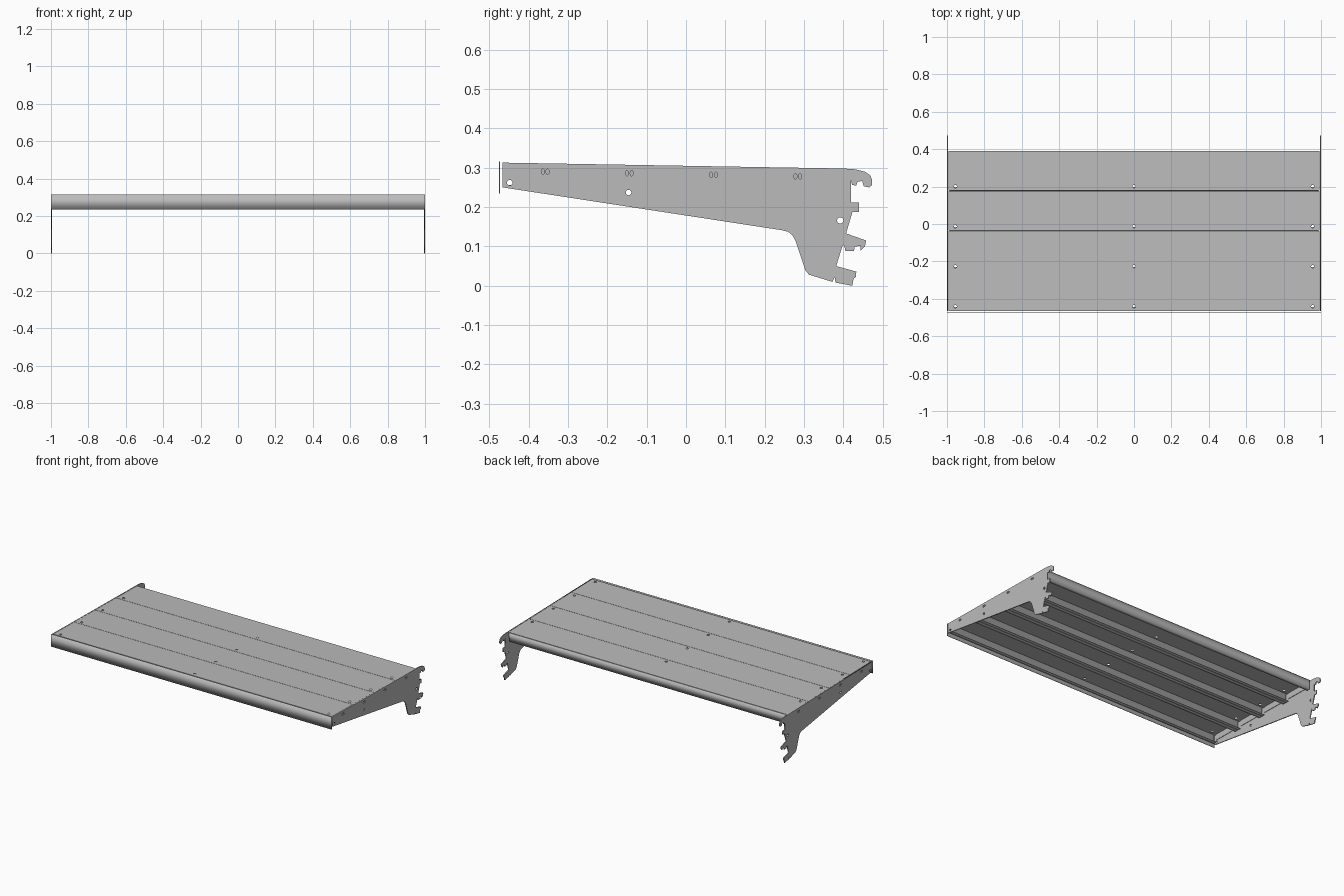
import bpy
import bmesh
from math import sin, cos, pi, atan
from mathutils import Matrix

if "Cube" in bpy.data.objects:
    bpy.data.objects.remove(bpy.data.objects["Cube"], do_unlink=True)

grey = bpy.data.materials.new("Sheet metal grey")
grey.use_nodes = True
colour = (0.5, 0.5, 0.5, 1)
grey.diffuse_color = colour
grey.node_tree.nodes["Principled BSDF"].inputs["Base Color"].default_value = colour

SLOPE = -0.0184
FRONT, TOP = -0.466, 0.313


def shelf_z(y):
    return TOP + SLOPE * (y - FRONT)


def ellipse(u, v, ru, rv, n=16):
    return [(u + ru * cos(2 * pi * i / n), v + rv * sin(2 * pi * i / n)) for i in range(n)]


def across(x, y=0, z=0):
    """Frame that lays a profile in the y-z plane and extrudes it along x."""
    return Matrix(((0, 0, 1, x), (1, 0, 0, y), (0, 1, 0, z), (0, 0, 0, 1)))


def plate(name, outlines, thickness, frame):
    """Flat sheet from a closed outline followed by hole outlines."""
    curve = bpy.data.curves.new(name, "CURVE")
    curve.dimensions = "2D"
    curve.fill_mode = "BOTH"
    curve.extrude = thickness / 2
    for points in outlines:
        spline = curve.splines.new("POLY")
        spline.points.add(len(points) - 1)
        for p, (u, v) in zip(spline.points, points):
            p.co = (u, v, 0, 1)
        spline.use_cyclic_u = True
    temp = bpy.data.objects.new(name + " outline", curve)
    bpy.context.collection.objects.link(temp)
    deps = bpy.context.evaluated_depsgraph_get()
    mesh = bpy.data.meshes.new_from_object(temp.evaluated_get(deps))
    bpy.data.objects.remove(temp, do_unlink=True)
    bpy.data.curves.remove(curve)

    bm = bmesh.new()
    bm.from_mesh(mesh)
    bmesh.ops.remove_doubles(bm, verts=bm.verts, dist=1e-5)
    bmesh.ops.transform(bm, matrix=frame, verts=bm.verts)
    bmesh.ops.recalc_face_normals(bm, faces=bm.faces)
    bm.to_mesh(mesh)
    bm.free()
    mesh.name = name
    mesh.materials.clear()
    mesh.materials.append(grey)
    obj = bpy.data.objects.new(name, mesh)
    bpy.context.collection.objects.link(obj)
    return obj


def rect(u0, v0, u1, v1):
    return [(u0, v0), (u1, v0), (u1, v1), (u0, v1)]


# Shelf panels: perforated top, lipped channel walls and end flanges
PITCH, DEPTH, DROP, LIP, T = 0.214, 0.212, 0.06, 0.022, 0.003
HALF = 0.993
starts = [-0.464 + PITCH * i for i in range(4)]
tilt = Matrix.Rotation(atan(SLOPE), 4, "X")

for i, y0 in enumerate(starts, 1):
    base = Matrix.Translation((0, y0, shelf_z(y0))) @ tilt
    holes = [ellipse(x, 0.023, 0.008, 0.008) for x in (-0.955, 0, 0.955)]
    plate(f"shelf_panel_{i}", [rect(-HALF, 0, HALF, DEPTH)] + holes, T,
          base @ Matrix.Translation((0, 0, -T / 2)))
    section = [(0, -T), (0, -DROP), (LIP, -DROP), (LIP, T - DROP), (T, T - DROP), (T, -T)]
    mirrored = [(DEPTH - u, v) for u, v in section]
    for side, profile in (("front", section), ("back", mirrored)):
        plate(f"panel_{i}_{side}_wall", [profile], 2 * HALF - 0.012, base @ across(0))
    for side, s in (("left", 1), ("right", -1)):
        plate(f"panel_{i}_{side}_end_flange", [rect(0.02, -0.04, DEPTH - 0.02, -T)], T,
              base @ across(s * (HALF - T / 2)))

# Front fascia strip
plate("front_fascia", [rect(-0.4755, 0.235, -0.4725, 0.3155)], 2, across(0))

# Side brackets with hooked back edge
bracket = [
    (FRONT, TOP), (0.402, 0.298), (0.43, 0.296), (0.455, 0.29), (0.468, 0.281),
    (0.473, 0.27), (0.473, 0.256), (0.466, 0.25), (0.452, 0.253), (0.448, 0.266),
    (0.436, 0.265), (0.433, 0.255), (0.422, 0.256), (0.42, 0.268), (0.42, 0.212),
    (0.44, 0.212), (0.44, 0.188), (0.423, 0.187), (0.407, 0.133),
    (0.458, 0.115), (0.455, 0.1), (0.444, 0.09), (0.444, 0.102), (0.429, 0.099),
    (0.427, 0.088), (0.405, 0.089), (0.402, 0.104), (0.398, 0.102), (0.382, 0.05),
    (0.433, 0.036), (0.432, 0.022), (0.426, 0.018), (0.423, 0.0), (0.38, 0.008),
    (0.378, 0.022), (0.372, 0.01), (0.313, 0.028), (0.304, 0.038),
    (0.278, 0.115), (0.27, 0.129), (0.26, 0.137), (0.245, 0.141), (FRONT, 0.25),
]
openings = [ellipse(-0.448, 0.262, 0.007, 0.007), ellipse(-0.146, 0.237, 0.007, 0.007),
            ellipse(0.392, 0.166, 0.008, 0.008)]
for y0 in starts:
    mid = y0 + DEPTH / 2
    for offset in (-0.006, 0.006):
        openings.append(ellipse(mid + offset, shelf_z(mid) - 0.021, 0.004, 0.007, 12))
for side, s in (("left", 1), ("right", -1)):
    plate(f"{side}_bracket", [bracket] + openings, 0.006, across(s * 0.997))
